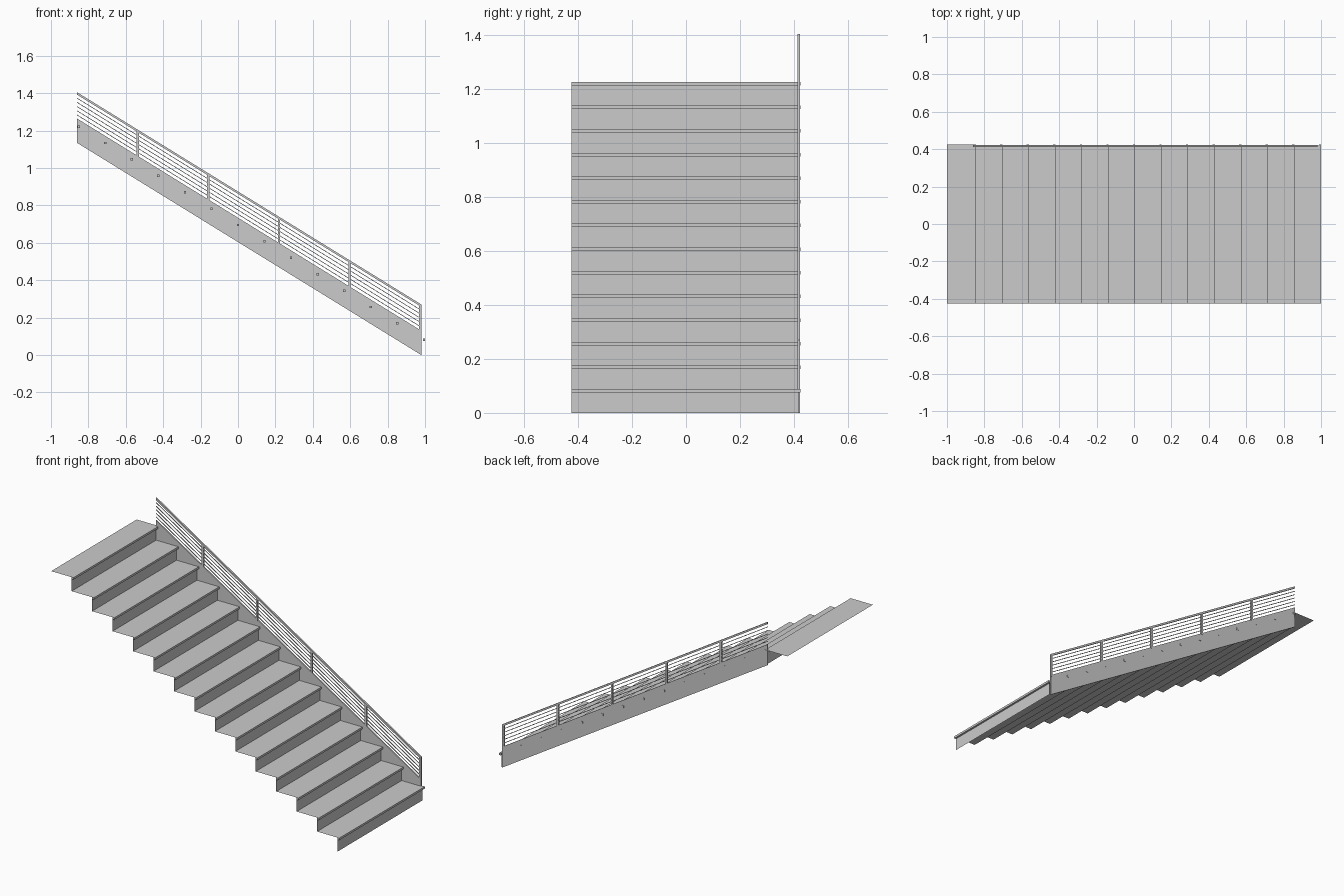
import bpy, bmesh
from mathutils import Vector

if "Cube" in bpy.data.objects:
    bpy.data.objects.remove(bpy.data.objects["Cube"])

N = 14                      # number of steps
RUN, RISE = 0.142, 0.0877
NOSE_D, NOSE_H = 0.012, 0.013
Y0, Y1 = -0.424, 0.424      # stair width
X_LOW, X_HIGH = 0.98, -0.86 # ends of stringer and railing
SLOPE = RISE / RUN
RAIL_Y = 0.418


def line_z(x, offset):
    """Height of a line parallel to the flight, offset above the stringer bottom."""
    return (X_LOW - x) * (1.134 / 1.84) + offset


def make(name, bm):
    me = bpy.data.meshes.new(name)
    bm.to_mesh(me)
    bm.free()
    ob = bpy.data.objects.new(name, me)
    bpy.context.collection.objects.link(ob)
    return ob


def prism(name, profile, y0, y1):
    """Solid with an x-z outline, extruded along y."""
    bm = bmesh.new()
    face = bm.faces.new([bm.verts.new((x, y0, z)) for x, z in profile])
    ext = bmesh.ops.extrude_face_region(bm, geom=[face])
    bmesh.ops.translate(bm, vec=(0, y1 - y0, 0),
                        verts=[v for v in ext["geom"] if isinstance(v, bmesh.types.BMVert)])
    bmesh.ops.recalc_face_normals(bm, faces=bm.faces[:])
    return make(name, bm)


def box(name, x0, x1, y0, y1, z0, z1):
    return prism(name, [(x0, z0), (x1, z0), (x1, z1), (x0, z1)], y0, y1)


def sloped_bar(name, offset, height, width):
    """Bar with plumb-cut ends, parallel to the flight."""
    lo, hi = offset - height / 2, offset + height / 2
    return prism(name, [(X_HIGH, line_z(X_HIGH, lo)), (X_LOW, line_z(X_LOW, lo)),
                        (X_LOW, line_z(X_LOW, hi)), (X_HIGH, line_z(X_HIGH, hi))],
                 RAIL_Y - width / 2, RAIL_Y + width / 2)


# folded sheet of risers and treads
path = []
for i in range(N):
    x = 1 - NOSE_D - i * RUN
    path += [(x, i * RISE), (x, (i + 1) * RISE)]
path.append((-1, N * RISE))
bm = bmesh.new()
rows = [[bm.verts.new((x, y, z)) for y in (Y0, Y1 - 0.005)] for x, z in path]
for a, b in zip(rows, rows[1:]):
    bm.faces.new((a[0], a[1], b[1], b[0]))
# landing reaches the full width
for v in rows[-1] + rows[-2]:
    if v.co.y > 0:
        v.co.y = Y1
make("treads_and_risers", bm)

# square nosing on every step
for i in range(N):
    x, z = 1 - i * RUN, (i + 1) * RISE
    box(f"nosing_{i + 1}", x - NOSE_D, x, Y0, Y1, z - NOSE_H, z)

# side stringer
prism("stringer", [(X_HIGH, line_z(X_HIGH, 0)), (X_LOW, 0),
                   (X_LOW, 0.13), (X_HIGH, line_z(X_HIGH, 0.13))], 0.414, 0.422)

# railing: handrail, thin bars and posts
sloped_bar("handrail", 0.264, 0.013, 0.01)
for i in range(5):
    sloped_bar(f"rail_bar_{i + 1}", 0.149 + i * 0.0225, 0.004, 0.004)
for i in range(5):
    x = 0.974 - i * 0.3775
    box(f"post_{i + 1}", x - 0.006, x + 0.006, RAIL_Y - 0.005, RAIL_Y + 0.005,
        line_z(x, 0.12), line_z(x, 0.266))
